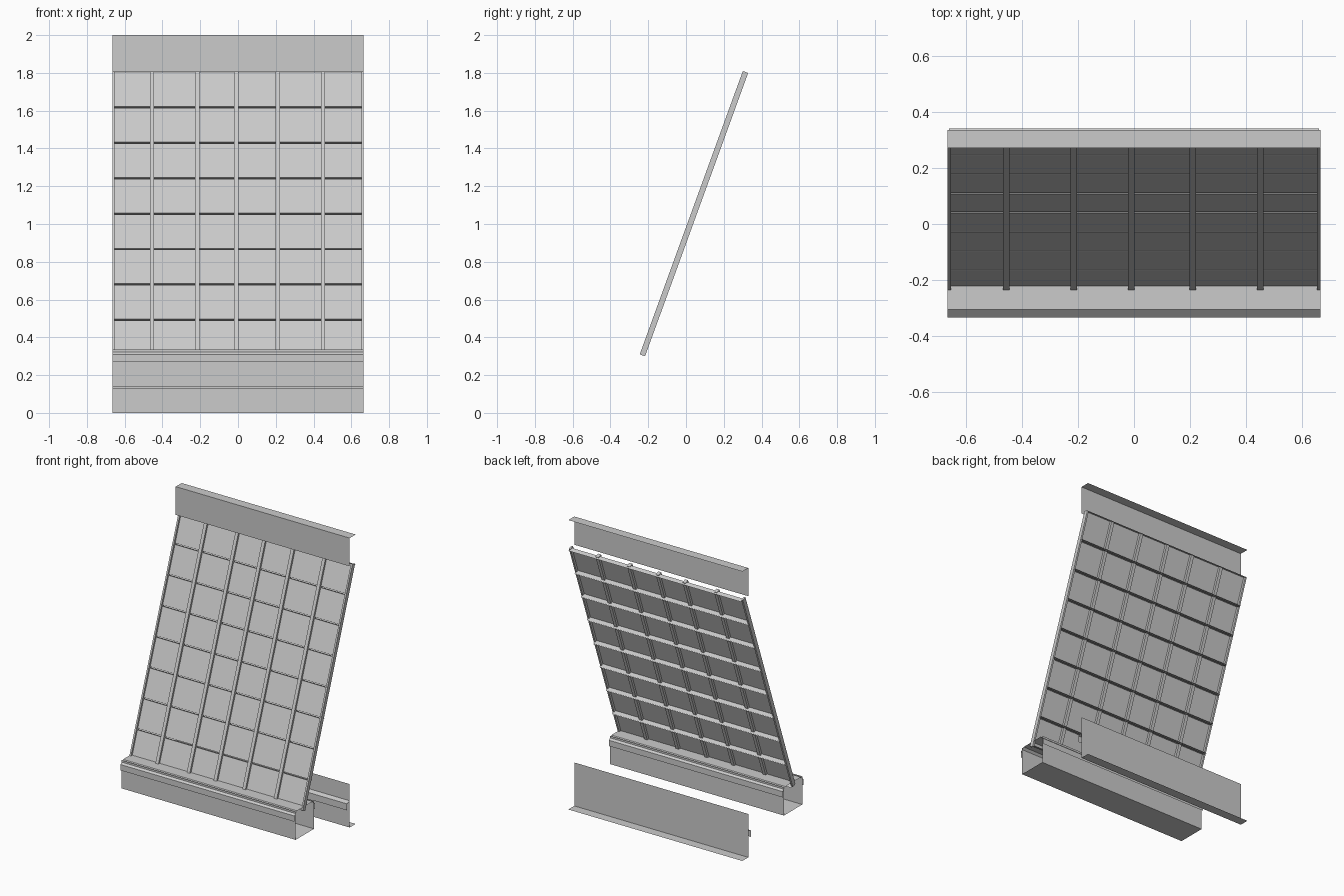
import bpy
import math
from mathutils import Vector

cube = bpy.data.objects.get("Cube")
if cube:
    bpy.data.objects.remove(cube, do_unlink=True)

HALF = 0.665                      # half width of the whole section
TILT = math.radians(20)
BASE = Vector((0, -0.245, 0.31))  # lower front edge of the leaning screen
UP = Vector((0, math.sin(TILT), math.cos(TILT)))
BACK = Vector((0, math.cos(TILT), -math.sin(TILT)))
LENGTH, DEPTH = 1.596, 0.03
ROWS = 8

grey = bpy.data.materials.new("metal_grey")
grey.use_nodes = True
grey.diffuse_color = (0.6, 0.6, 0.6, 1)
grey.node_tree.nodes["Principled BSDF"].inputs["Base Color"].default_value = (0.6, 0.6, 0.6, 1)


def add_mesh(name, verts, faces):
    mesh = bpy.data.meshes.new(name)
    mesh.from_pydata(verts, [], faces)
    mesh.materials.append(grey)
    obj = bpy.data.objects.new(name, mesh)
    bpy.context.scene.collection.objects.link(obj)
    return obj


def folded_sheet(name, profile, half=HALF):
    """Thin sheet: a (y, z) profile drawn out along x."""
    n = len(profile)
    verts = [(x, y, z) for x in (-half, half) for y, z in profile]
    faces = [(i, i + n, i + n + 1, i + 1) for i in range(n - 1)]
    return add_mesh(name, verts, faces)


def on_screen(along, depth):
    """(y, z) of a point in the plane of the leaning screen."""
    p = BASE + UP * along + BACK * depth
    return p.y, p.z


def mullion(name, x, width):
    """Leaning bar as deep as the screen."""
    corners = [on_screen(a, d) for a, d in
               ((0, 0), (0, DEPTH), (LENGTH, DEPTH), (LENGTH, 0))]
    verts = [(x + s * width / 2, y, z) for s in (-1, 1) for y, z in corners]
    sides = [(i, (i + 1) % 4, (i + 1) % 4 + 4, i + 4) for i in range(4)]
    return add_mesh(name, verts, [(3, 2, 1, 0), (4, 5, 6, 7)] + sides)


# Slats: shallow trays with flanges turned to the back
pitch = LENGTH / ROWS
gap = 0.004
face_depth, flange_depth = 0.0136, 0.044
for row in range(ROWS):
    low, high = row * pitch + gap, (row + 1) * pitch - gap
    folded_sheet(f"slat_{row + 1}", [
        on_screen(low, flange_depth), on_screen(low, face_depth),
        on_screen(high, face_depth), on_screen(high, flange_depth)], HALF - 0.005)

# Upright bars and the two edge strips
for i, x in enumerate((-0.455, -0.215, -0.01, 0.21, 0.45)):
    mullion(f"mullion_{i + 1}", x, 0.023)
for side, s in (("left", 1), ("right", -1)):
    mullion(f"edge_strip_{side}", s * (HALF - 0.006), 0.012)

# Top flashing
folded_sheet("top_flashing", [(0.27, 1.805), (0.27, 2.0), (0.335, 2.0)])

# Sill: open channel under a chamfered cap
folded_sheet("sill_channel", [(-0.32, 0.335), (-0.32, 0.14), (-0.12, 0.14), (-0.12, 0.335)])
folded_sheet("sill_cap", [(-0.333, 0.27), (-0.333, 0.31), (-0.305, 0.335),
                          (-0.135, 0.335), (-0.107, 0.31), (-0.107, 0.27)])

# Rear flashing with its small rail
folded_sheet("rear_flashing", [(0.27, 0.3), (0.27, 0), (0.335, 0)])
folded_sheet("rear_rail", [(0.27, 0.185), (0.24, 0.175), (0.24, 0.13)])
